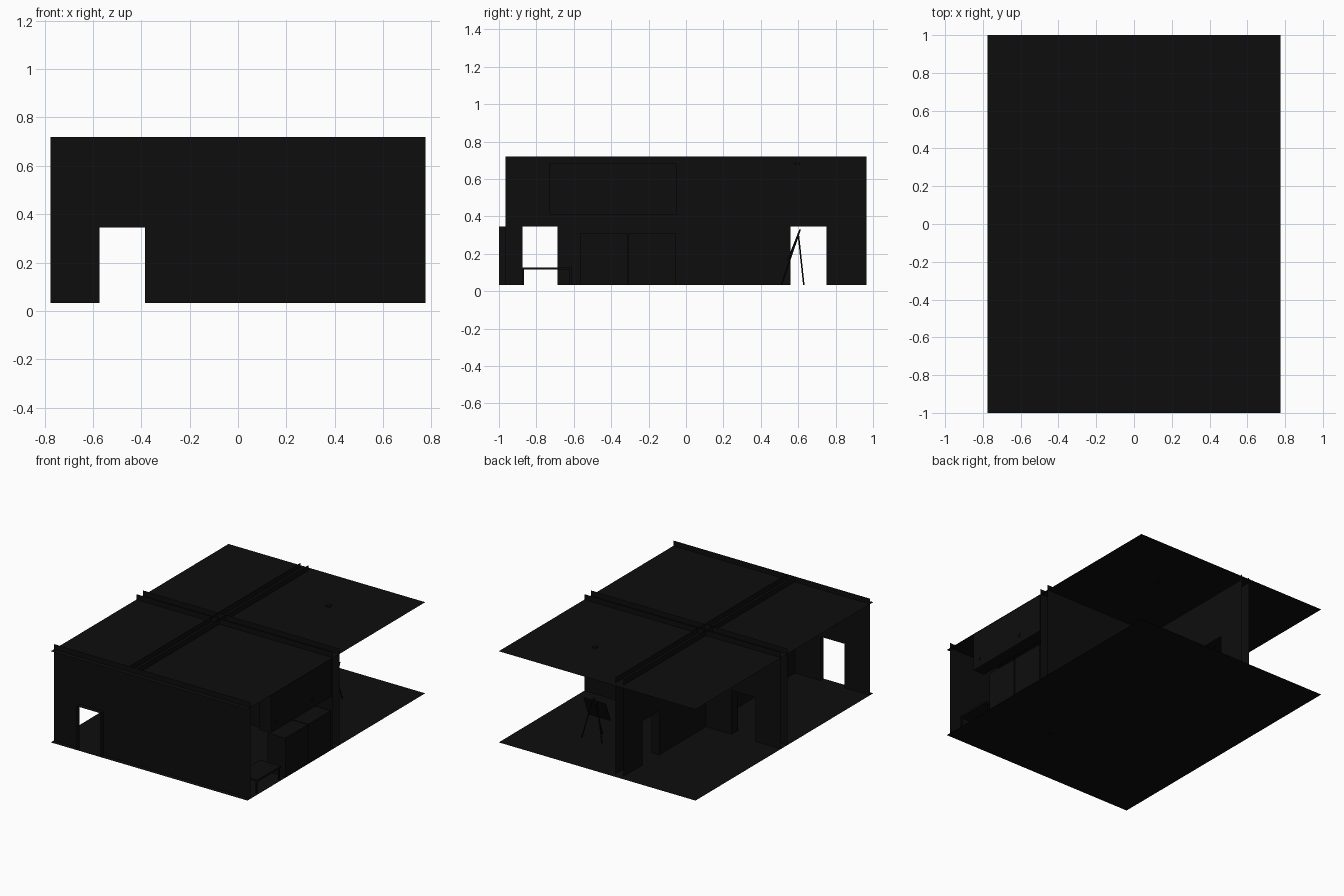
import bpy, math
from mathutils import Vector

if "Cube" in bpy.data.objects:
    bpy.data.objects.remove(bpy.data.objects["Cube"])

black = bpy.data.materials.new("near black")
black.diffuse_color = (0.004, 0.004, 0.004, 1)
black.use_nodes = True
black.node_tree.nodes["Principled BSDF"].inputs["Base Color"].default_value = black.diffuse_color

F, C, T, H = 0.033, 0.682, 0.72, 0.345   # floor, ceiling, wall top, door head
X, Y = 0.775, 1.0


def mesh(name, verts, faces):
    me = bpy.data.meshes.new(name)
    me.from_pydata(verts, [], faces)
    me.materials.append(black)
    ob = bpy.data.objects.new(name, me)
    bpy.context.collection.objects.link(ob)
    return ob


def quads(name, qs):
    verts = [v for q in qs for v in q]
    return mesh(name, verts, [tuple(range(i * 4, i * 4 + 4)) for i in range(len(qs))])


def slab(name, x0, x1, y0, y1, z):
    return quads(name, [[(x0, y0, z), (x1, y0, z), (x1, y1, z), (x0, y1, z)]])


def box(name, x0, x1, y0, y1, z0, z1):
    v = [(x, y, z) for x in (x0, x1) for y in (y0, y1) for z in (z0, z1)]
    return mesh(name, v, [(0, 1, 3, 2), (4, 6, 7, 5), (0, 4, 5, 1),
                          (2, 3, 7, 6), (0, 2, 6, 4), (1, 5, 7, 3)])


def wall(name, axis, pos, a, b, doors=()):
    """Single-sheet wall running along axis from a to b with door openings."""
    def P(t, z):
        return (t, pos, z) if axis == 'x' else (pos, t, z)
    qs, t = [], a
    for d0, d1 in doors:
        qs.append([P(t, F), P(d0, F), P(d0, T), P(t, T)])
        qs.append([P(d0, H), P(d1, H), P(d1, T), P(d0, T)])
        t = d1
    qs.append([P(t, F), P(b, F), P(b, T), P(t, T)])
    quads(name, qs)


def reveal(name, axis, p0, p1, d0, d1):
    """Door lining: two jambs and a head."""
    def P(t, p, z):
        return (t, p, z) if axis == 'x' else (p, t, z)
    qs = [[P(d, p0, F), P(d, p1, F), P(d, p1, H), P(d, p0, H)] for d in (d0, d1)]
    qs.append([P(d0, p0, H), P(d1, p0, H), P(d1, p1, H), P(d0, p1, H)])
    quads(name, qs)


def bar(name, p, q, r=0.004):
    p, q = Vector(p), Vector(q)
    d = q - p
    bpy.ops.mesh.primitive_cylinder_add(vertices=6, radius=r, depth=d.length, location=(p + q) / 2)
    ob = bpy.context.object
    ob.name = name
    ob.rotation_euler = d.to_track_quat('Z', 'Y').to_euler()
    ob.data.materials.append(black)


# floor and ceiling sheets
slab("floor", -X, X, -Y, Y, F)
slab("ceiling", -X, X, -Y, Y, C)
slab("floor_drain", 0.29, 0.31, -0.51, -0.49, 0.0)

# walls with aligned doorways
front_door = (-0.572, -0.384)
side_doors = [(-0.875, -0.686), (0.56, 0.75)]
wall("front_wall", 'x', -0.965, -X, X, [front_door])
wall("middle_wall_front", 'x', -0.036, -X, X, [front_door])
wall("middle_wall_back", 'x', 0.036, -X, X, [front_door])
wall("dividing_wall_left", 'y', -0.182, -0.965, 0.965, side_doors)
wall("dividing_wall_right", 'y', -0.12, -0.965, 0.965, side_doors)
reveal("front_door_lining", 'x', -Y, -0.965, *front_door)
reveal("middle_door_lining", 'x', -0.036, 0.036, *front_door)
for i, d in enumerate(side_doors):
    reveal(f"side_door_lining_{i}", 'y', -0.182, -0.12, *d)

# cupboards along the open right side of the front room
for i in range(2):
    y0 = -0.57 + 0.26 * i
    box(f"lower_cupboard_{i}", 0.63, 0.77, y0 + 0.003, y0 + 0.257, F, 0.31)
box("upper_cupboard", 0.68, 0.77, -0.73, -0.05, 0.41, C)
for y in (-0.67, -0.26):
    box("cupboard_knob", 0.765, 0.775, y - 0.01, y + 0.01, 0.46, 0.48)

# low bench
box("bench_top", 0.6, 0.765, -0.875, -0.61, 0.115, 0.128)
for x in (0.605, 0.75):
    for y in (-0.875, -0.622):
        box("bench_leg", x, x + 0.01, y, y + 0.01, F, 0.115)

# easel in the back right room
for s in (-1, 1):
    bar("easel_leg", (0.3 + s * 0.08, 0.63, F), (0.3 + s * 0.015, 0.6, 0.31))
bar("easel_back_leg", (0.3, 0.51, F), (0.3, 0.61, 0.33))
board = box("easel_board", -0.085, 0.085, -0.004, 0.004, -0.075, 0.075)
board.location = (0.3, 0.572, 0.235)
board.rotation_euler.x = -math.radians(22)

# ceiling lamp fitting above the easel
box("lamp_fitting", 0.285, 0.315, 0.58, 0.61, 0.675, 0.688)
